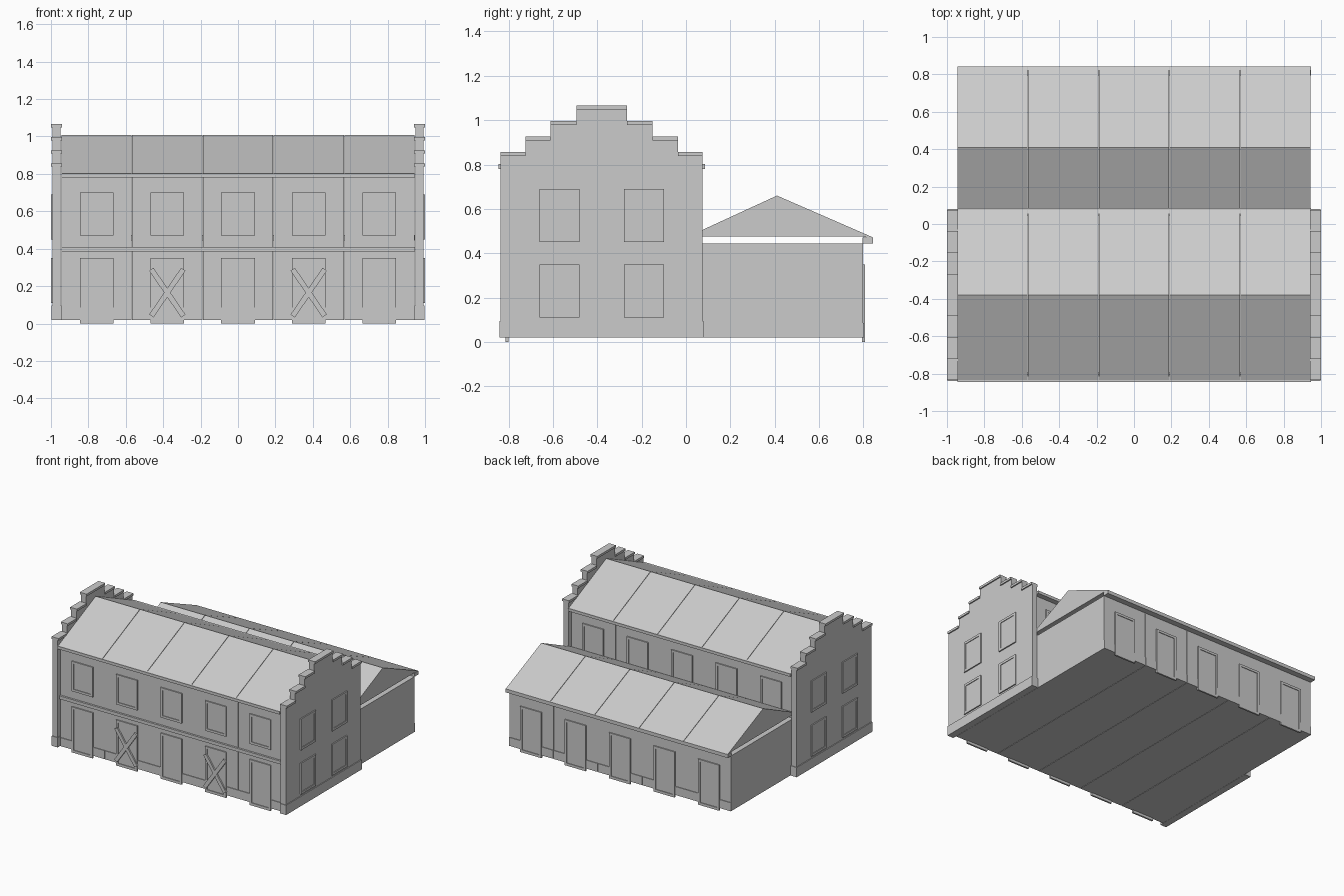
import bpy, bmesh, math
from mathutils import Matrix, Vector

if "Cube" in bpy.data.objects:
    bpy.data.objects.remove(bpy.data.objects["Cube"])

grey = bpy.data.materials.new("pale_grey")
grey.diffuse_color = (0.6, 0.6, 0.6, 1)
grey.use_nodes = True
grey.node_tree.nodes["Principled BSDF"].inputs["Base Color"].default_value = grey.diffuse_color


def finish(name, bm):
    bmesh.ops.recalc_face_normals(bm, faces=bm.faces)
    me = bpy.data.meshes.new(name)
    bm.to_mesh(me)
    bm.free()
    me.materials.append(grey)
    ob = bpy.data.objects.new(name, me)
    bpy.context.collection.objects.link(ob)
    return ob


def add_box(bm, x0, x1, y0, y1, z0, z1, mat=None):
    m = Matrix.Translation(((x0 + x1) / 2, (y0 + y1) / 2, (z0 + z1) / 2)) \
        @ Matrix.Diagonal((abs(x1 - x0), abs(y1 - y0), abs(z1 - z0), 1))
    bmesh.ops.create_cube(bm, size=1, matrix=(mat @ m) if mat else m)


def box(name, *dims):
    bm = bmesh.new()
    add_box(bm, *dims)
    return finish(name, bm)


def extrude_yz(name, profile, x0, x1):
    bm = bmesh.new()
    f = bm.faces.new([bm.verts.new((x0, y, z)) for y, z in profile])
    r = bmesh.ops.extrude_face_region(bm, geom=[f])
    vs = [v for v in r["geom"] if isinstance(v, bmesh.types.BMVert)]
    bmesh.ops.translate(bm, verts=vs, vec=(x1 - x0, 0, 0))
    return finish(name, bm)


def opening(name, origin, angle, w, z0, z1, door=False):
    """Framed window or door; local -y points out of the wall."""
    m = Matrix.Translation(Vector(origin)) @ Matrix.Rotation(angle, 4, 'Z')
    bm = bmesh.new()
    h, t, d = w / 2, 0.018, -0.009
    add_box(bm, -h + t, h - t, -0.004, 0.004, z0, z1 - t, m)       # panel
    add_box(bm, -h, -h + t, d, 0.004, z0, z1, m)                   # jambs
    add_box(bm, h - t, h, d, 0.004, z0, z1, m)
    add_box(bm, -h + t, h - t, d, 0.004, z1 - t, z1, m)            # lintel
    if door:
        add_box(bm, -h + t, h - t, d, 0.004, z0, z0 + 0.02, m)     # threshold
    else:
        add_box(bm, -h + t, h - t, d, 0.004, z0, z0 + t, m)        # sill
    return finish(name, bm)


BAY, HALF, GAP = 0.378, 0.945, 0.0015
FRONT, BACK, REAR, MID = -0.805, 0.045, 0.798, -0.38

# Five bays: hall wall, annex wall, both roofs, doors and windows
for i in range(5):
    cx = (i - 2) * BAY
    x0, x1 = cx - BAY / 2 + GAP, cx + BAY / 2 - GAP
    box("hall_bay", x0, x1, FRONT, BACK, 0.02, 0.79)
    box("annex_bay", x0, x1, BACK, REAR, 0.02, 0.445)
    extrude_yz("hall_roof", [(-0.838, 0.79), (-0.838, 0.80), (MID, 1.007),
                             (0.078, 0.80), (0.078, 0.79)], x0, x1)
    extrude_yz("annex_roof", [(BACK, 0.475), (BACK, 0.492), (0.41, 0.66),
                              (0.842, 0.472), (0.842, 0.465), (0.80, 0.475)],
               x0, x1)
    opening("front_door", (cx, FRONT, 0), 0, 0.18, 0.0, 0.35, True)
    opening("rear_door", (cx, REAR, 0), math.pi, 0.18, 0.0, 0.35, True)
    opening("front_window", (cx, FRONT, 0), 0, 0.18, 0.47, 0.70)
    opening("back_window", (cx, BACK, 0), math.pi, 0.18, 0.47, 0.70)
    # low plinth strips either side of each door
    for a, b in ((x0, cx - 0.09), (cx + 0.09, x1)):
        box("front_plinth", a, b, FRONT - 0.005, FRONT + 0.01, 0.02, 0.085)
        box("rear_plinth", a, b, REAR - 0.01, REAR + 0.005, 0.02, 0.085)

# Floor band and gutters
box("floor_band", -HALF, HALF, FRONT - 0.015, FRONT + 0.01, 0.385, 0.41)
box("front_gutter", -HALF, HALF, -0.845, FRONT, 0.78, 0.802)
box("back_gutter", -HALF, HALF, BACK, 0.085, 0.78, 0.802)
box("annex_gutter", -HALF, HALF, REAR - 0.003, 0.842, 0.445, 0.472)

# Stepped end walls with coping slabs, plinth and windows
STEPS = [(0.455, 0.855), (0.343, 0.925), (0.23, 0.995), (0.113, 1.065)]
for s in (-1, 1):
    left, last = [], 0.02
    for h, z in STEPS:
        left += [(MID - h, last), (MID - h, z)]
        last = z
    prof = left + [(2 * MID - y, z) for y, z in reversed(left)]
    extrude_yz("stepped_gable", prof, s * 0.948, s * 0.991)
    for k, (h, z) in enumerate(STEPS):
        inner = STEPS[k + 1][0] if k < 3 else 0
        for t in (-1, 1):
            box("coping", s * 0.942, s * 1.0, MID + t * h, MID + t * inner,
                z - 0.016, z + 0.001)
    box("gable_plinth", s * 0.945, s * 0.997, MID - 0.46, MID + 0.46, 0.02, 0.095)
    for y in (MID - 0.19, MID + 0.19):
        for z0, z1 in ((0.11, 0.35), (0.45, 0.69)):
            opening("gable_window", (s * 0.991, y, 0), s * math.pi / 2,
                    0.18, z0, z1)

# Crossed boards nailed over two of the front doors
for cx in (-BAY, BAY):
    bm = bmesh.new()
    for k, a in enumerate((0.97, -0.97)):
        m = Matrix.Translation((cx, FRONT - 0.012 - 0.003 * k, 0.165)) \
            @ Matrix.Rotation(a, 4, 'Y')
        add_box(bm, -0.151, 0.151, -0.006, 0.006, -0.014, 0.014, m)
    finish("crossed_boards", bm)
